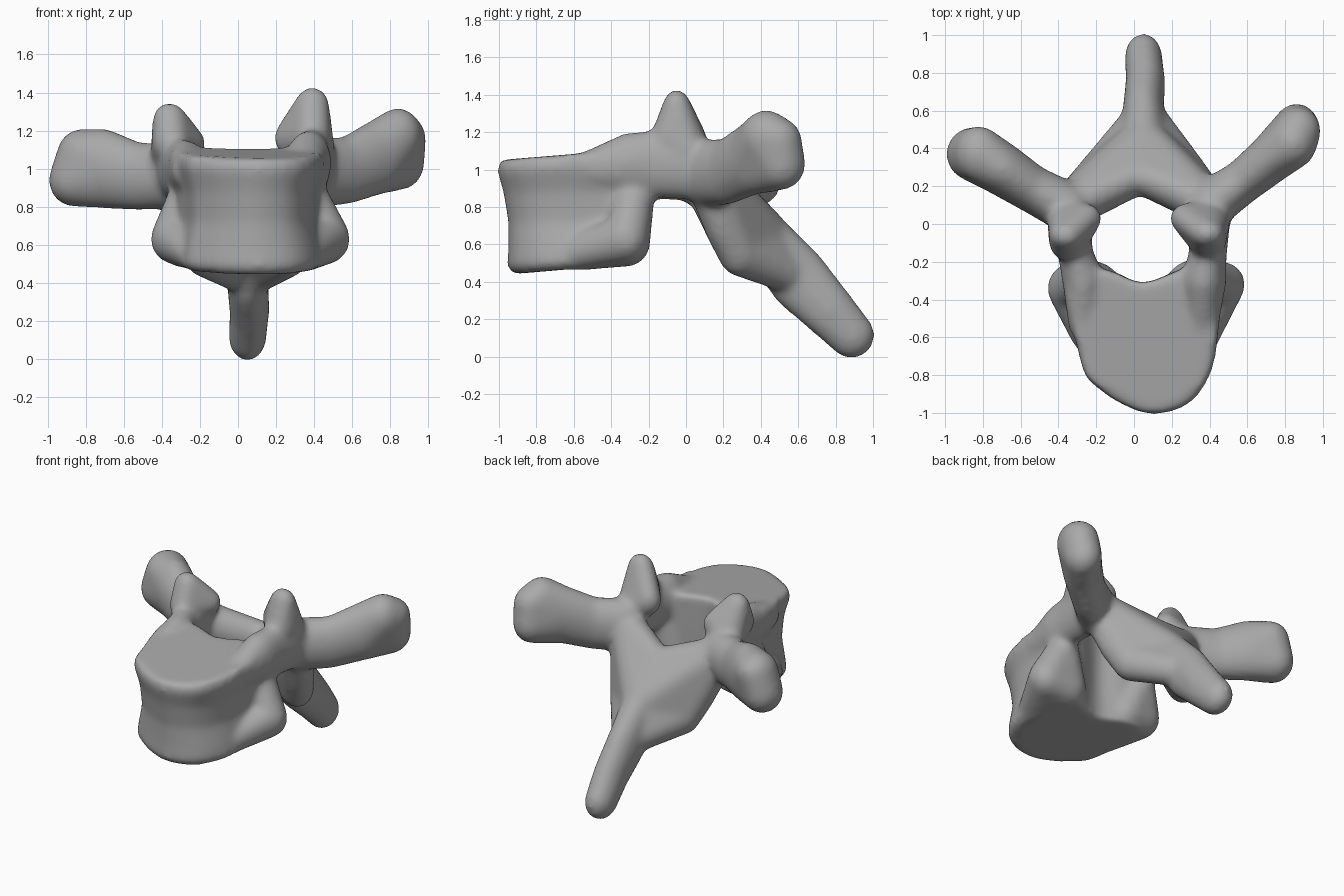
import bpy, bmesh
from mathutils import Vector

cube = bpy.data.objects.get("Cube")
if cube:
    bpy.data.objects.remove(cube)

bone = bpy.data.materials.new("bone grey")
bone.use_nodes = True
colour = (0.4, 0.4, 0.4, 1)
bone.diffuse_color = colour
bone.node_tree.nodes["Principled BSDF"].inputs["Base Color"].default_value = colour

work = bmesh.new()  # all solids are gathered here, then fused


def add(solid):
    """Move a finished closed solid into the working mesh."""
    bmesh.ops.recalc_face_normals(solid, faces=solid.faces)
    mesh = bpy.data.meshes.new("solid")
    solid.to_mesh(mesh)
    solid.free()
    work.from_mesh(mesh)
    bpy.data.meshes.remove(mesh)


def hull(*balls):
    """Convex skin around ellipsoids given as x, y, z and their radii."""
    solid = bmesh.new()
    for ball in balls:
        centre, radii = Vector(ball[:3]), Vector(ball[3:])
        made = bmesh.ops.create_icosphere(solid, subdivisions=3, radius=1)
        for vert in made["verts"]:
            vert.co = centre + vert.co * radii
    skin = bmesh.ops.convex_hull(solid, input=solid.verts)
    bmesh.ops.delete(solid, geom=list(set(skin["geom_interior"])), context="VERTS")
    add(solid)


def chain(*balls):
    """Row of hulls, each joining two neighbouring ellipsoids."""
    for first, second in zip(balls, balls[1:]):
        hull(first, second)


def smooth_loop(points, steps=4):
    """Closed Catmull-Rom curve through flat points."""
    result = []
    count = len(points)
    for i in range(count):
        a, b, c, d = (Vector(points[(i + k) % count]) for k in range(4))
        for s in range(steps):
            t = s / steps
            result.append((b * 2 + (c - a) * t + (a * 2 - b * 5 + c * 4 - d) * t ** 2
                           + (b * 3 - a - c * 3 + d) * t ** 3) / 2)
    return result


# Vertebral body: a bean-shaped outline lofted through waisted sections
outline = smooth_loop([(.1, -1.01), (.3, -.95), (.42, -.77), (.46, -.5), (.46, -.3),
                       (.3, -.23), (.05, -.31), (-.15, -.24), (-.33, -.26),
                       (-.37, -.4), (-.32, -.6), (-.27, -.79), (-.21, -.86), (-.08, -.95)])
sections = [(.45, .9, .87), (.49, .99, .92), (.58, .96, .91), (.72, .87, .91),
            (.88, .89, .95), (1, .99, 1), (1.06, .96, .98)]
body = bmesh.new()
rings = []
for height, wide, deep in sections:
    ring = []
    for p in outline:
        # The top climbs toward the rear, and the underside a little too
        tilt = max(0, height - .9, .6 - height) * (p.y + .9) * .5
        ring.append(body.verts.new((.05 + (p.x - .05) * wide,
                                    -.35 + (p.y + .35) * deep, height + tilt)))
    rings.append(ring)
for low, high in zip(rings, rings[1:]):
    for i in range(len(low)):
        body.faces.new((low[i - 1], low[i], high[i], high[i - 1]))
body.faces.new(rings[0])
body.faces.new(rings[-1])
bmesh.ops.triangulate(body, faces=[f for f in body.faces if len(f.verts) > 4])
add(body)

# Lower rear bulges of the body, running forward and up into the pedicles
for bulge, inner, front, upper in (
        ((.47, -.32, .63, .12, .12, .13), (.31, -.32, .61, .14, .13, .13),
         (.36, -.58, .56, .1, .1, .1), (.37, -.28, .84, .11, .11, .12)),
        ((-.34, -.34, .63, .12, .13, .13), (-.2, -.33, .61, .13, .13, .12),
         (-.24, -.58, .56, .1, .1, .09), (-.28, -.28, .84, .09, .11, .12))):
    hull(bulge, inner, front)
    hull(bulge, inner, upper)

# Raised rear rim and pedicles
chain((.36, -.52, 1, .09, .1, .1), (.37, -.3, 1.03, .12, .13, .17),
      (.39, -.18, 1.03, .1, .13, .18), (.4, .02, 1.02, .11, .13, .18))
chain((-.27, -.52, .99, .08, .1, .1), (-.27, -.3, 1, .11, .13, .15),
      (-.31, -.17, 1, .09, .13, .16), (-.33, .02, 1, .11, .13, .17))

# Upper articular processes: base, front ridge, peak and inner lip
hull((.38, .01, 1.1, .13, .12, .1), (.39, -.09, 1.17, .1, .1, .1),
     (.39, -.05, 1.34, .09, .075, .09), (.27, .03, 1.16, .08, .08, .1))
hull((-.34, .01, 1.08, .12, .12, .1), (-.35, -.1, 1.13, .1, .1, .1),
     (-.36, -.06, 1.26, .09, .075, .09), (-.25, .03, 1.13, .08, .08, .09))

# Transverse processes with thick blunt ends
chain((.4, .1, .98, .12, .14, .18), (.57, .22, .99, .11, .12, .18),
      (.73, .35, 1.06, .13, .13, .2))
hull((.73, .35, 1.06, .13, .13, .2), (.84, .43, 1.17, .13, .14, .15),
     (.87, .49, 1.16, .12, .13, .12), (.86, .51, 1.03, .12, .13, .14))
chain((-.34, .08, .96, .12, .14, .17), (-.53, .18, .96, .11, .13, .18),
      (-.7, .29, 1, .14, .14, .21))
hull((-.7, .29, 1, .14, .14, .21), (-.82, .37, 1.08, .13, .15, .13),
     (-.865, .37, .94, .13, .14, .14))

# Laminae sloping back and down, tapering into the spinous process
middle = (.03, .26, .84, .1, .1, .13)
root = (.05, .44, .61, .12, .13, .16)
for pillar, knee, lower in (
        ((.37, .12, .95, .12, .12, .15), (.32, .2, .69, .11, .1, .11), (.27, .28, .56, .11, .11, .13)),
        ((-.31, .11, .93, .12, .12, .15), (-.24, .2, .69, .11, .1, .11), (-.18, .28, .56, .11, .11, .13))):
    hull(pillar, knee, lower, middle, root)
    hull(lower, root, (.06, .6, .42, .08, .1, .1))

# Spinous process
chain(root, (.05, .6, .42, .11, .16, .18), (.06, .76, .25, .105, .14, .15),
      (.05, .885, .115, .1, .125, .125))

# Fuse the solids into one rounded surface
raw = bpy.data.meshes.new("vertebra_solids")
work.to_mesh(raw)
work.free()
raw.materials.append(bone)
vertebra = bpy.data.objects.new("vertebra", raw)
bpy.context.collection.objects.link(vertebra)
fuse = vertebra.modifiers.new("fuse", "REMESH")
fuse.mode = "VOXEL"
fuse.voxel_size = .018
fuse.use_smooth_shade = True
soften = vertebra.modifiers.new("soften", "SMOOTH")
soften.factor = .5
soften.iterations = 18
